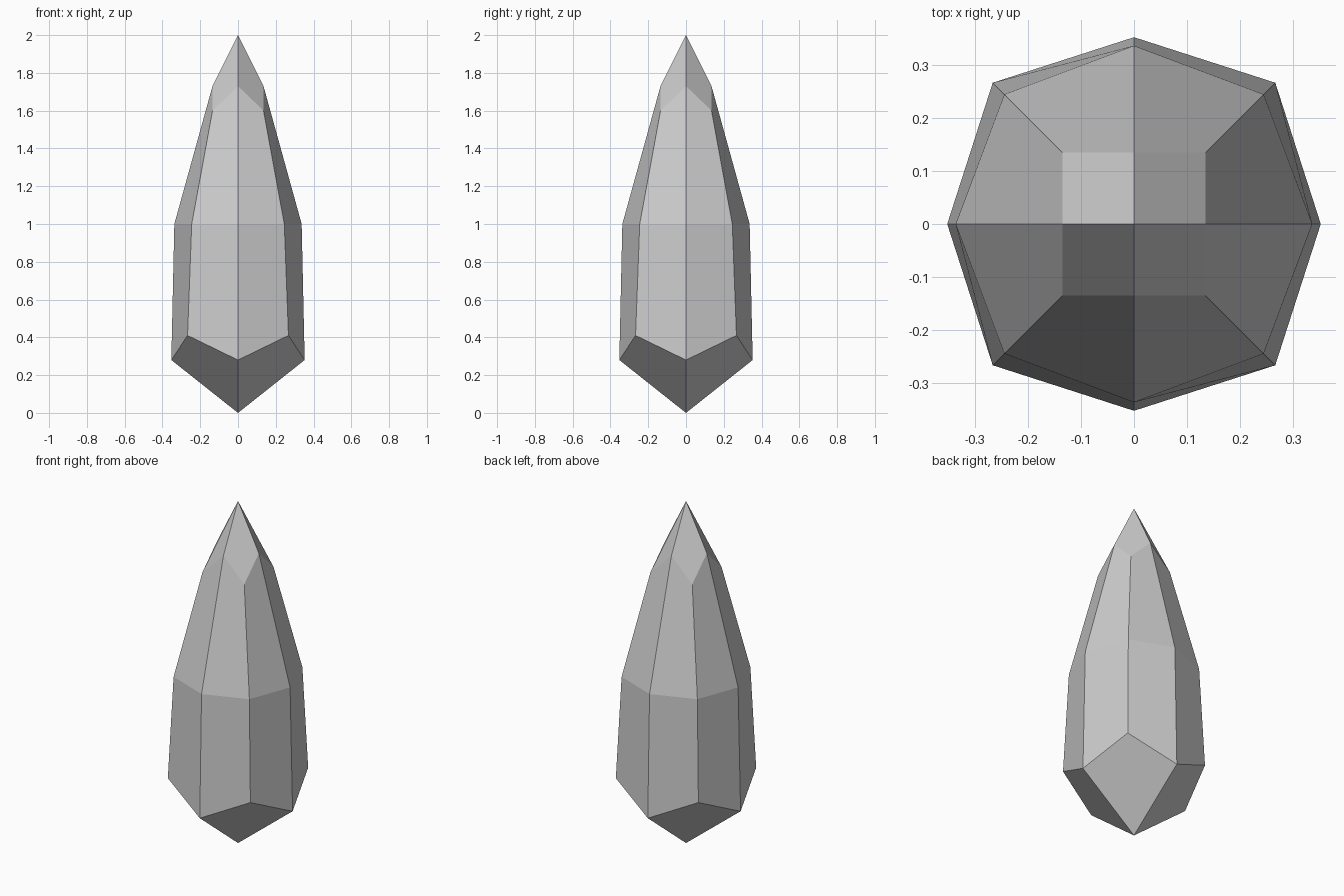
import bpy, bmesh
from math import sin, cos, pi, sqrt

if "Cube" in bpy.data.objects:
    bpy.data.objects.remove(bpy.data.objects["Cube"])

bm = bmesh.new()


def ring(axis_r, axis_z, diag_xy, diag_z):
    """Eight points alternating between axis and diagonal directions."""
    verts = []
    for i in range(8):
        r, z = (diag_xy * sqrt(2), diag_z) if i % 2 else (axis_r, axis_z)
        a = i * pi / 4
        verts.append(bm.verts.new((r * cos(a), r * sin(a), z)))
    return verts


# Crystal body: three zigzag rings
low = ring(0.353, 0.28, 0.267, 0.41)
mid = ring(0.337, 1.0, 0.245, 1.0)
top = ring(0.135, 1.73, 0.135, 1.6)
for a, b in ((low, mid), (mid, top)):
    for i in range(8):
        bm.faces.new((a[i], b[i], b[i - 1], a[i - 1]))

# Pointed ends: four kite facets each
base = bm.verts.new((0, 0, 0))
tip = bm.verts.new((0, 0, 2))
for i in range(0, 8, 2):
    j = (i + 2) % 8
    bm.faces.new((tip, top[i], top[i + 1], top[j]))
    bm.faces.new((base, low[j], low[i + 1], low[i]))

bmesh.ops.recalc_face_normals(bm, faces=bm.faces[:])
mesh = bpy.data.meshes.new("crystal")
bm.to_mesh(mesh)
bm.free()
bpy.context.collection.objects.link(bpy.data.objects.new("crystal", mesh))
